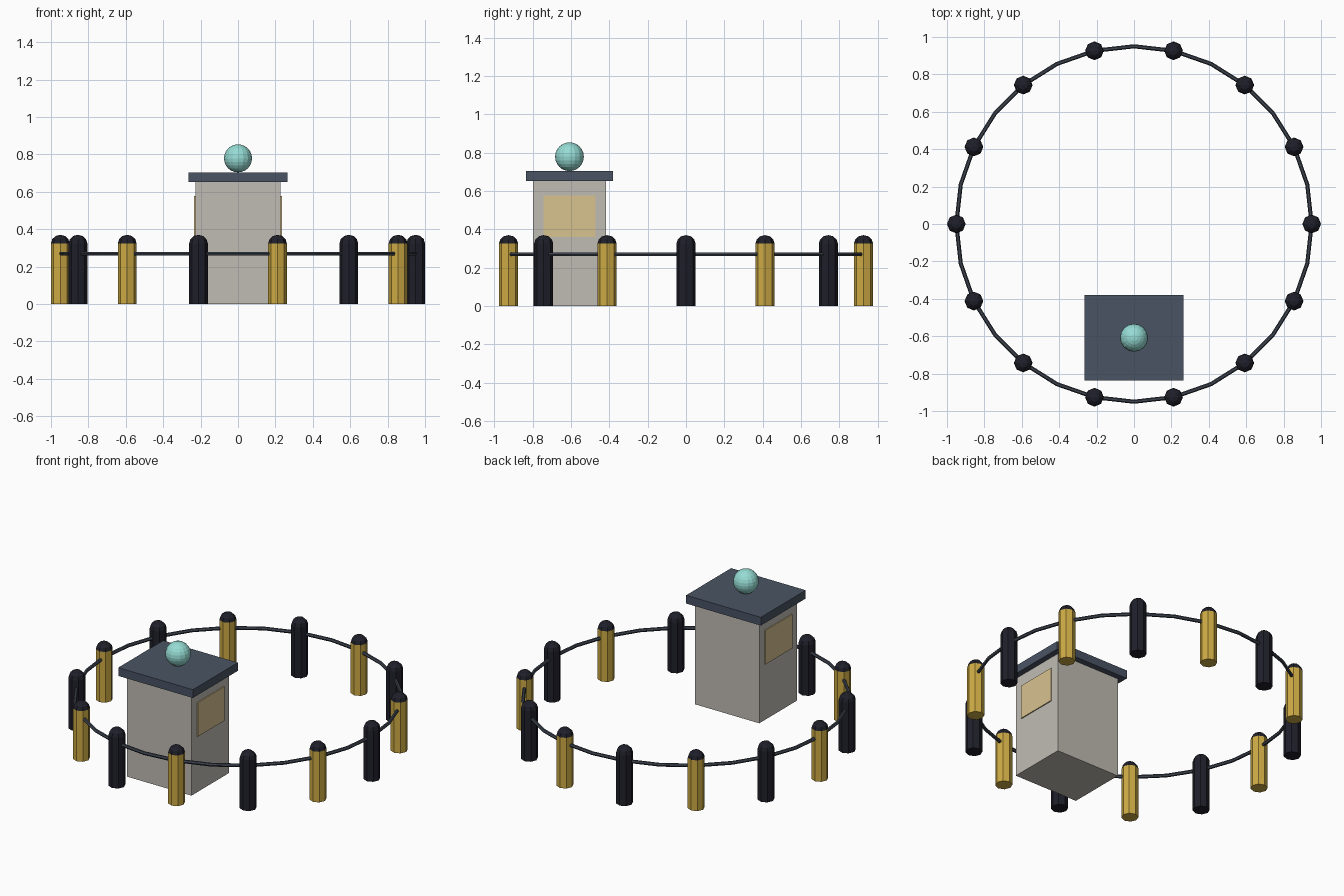
import bpy, bmesh, math
from mathutils import Matrix

cube = bpy.data.objects.get("Cube")
if cube:
    bpy.data.objects.remove(cube)


def material(name, rgb):
    """Flat material from 0-255 screen values, stored as linear."""
    lin = [((c / 255 + 0.055) / 1.055) ** 2.4 for c in rgb] + [1]
    m = bpy.data.materials.new(name)
    m.use_nodes = True
    m.diffuse_color = lin
    m.node_tree.nodes["Principled BSDF"].inputs["Base Color"].default_value = lin
    return m


STONE = material("warm grey stone", (192, 188, 180))
SLATE = material("slate blue", (74, 84, 100))
GOLD = material("gold", (204, 170, 68))
BLACK = material("blue black", (31, 31, 42))
PANE = material("pale amber", (216, 194, 144))
AQUA = material("aqua glass", (150, 220, 212))
STEEL = material("dark steel", (62, 69, 80))


def finish(name, bm, *mats):
    bmesh.ops.recalc_face_normals(bm, faces=bm.faces)
    mesh = bpy.data.meshes.new(name)
    bm.to_mesh(mesh)
    bm.free()
    for m in mats:
        mesh.materials.append(m)
    ob = bpy.data.objects.new(name, mesh)
    bpy.context.collection.objects.link(ob)
    return ob


def box(name, centre, size, mat):
    bm = bmesh.new()
    bmesh.ops.create_cube(bm, size=1, matrix=Matrix.Translation(centre) @ Matrix.Diagonal((*size, 1)))
    return finish(name, bm, mat)


# Booth: body, roof slab, side windows and the orb on top
BOOTH_Y = -0.608
box("booth_body", (0, BOOTH_Y, 0.326), (0.456, 0.38, 0.652), STONE)
box("booth_roof", (0, BOOTH_Y, 0.678), (0.53, 0.456, 0.053), SLATE)
for side, label in ((1, "left"), (-1, "right")):
    box(label + "_window", (side * 0.23, BOOTH_Y, 0.468), (0.009, 0.27, 0.218), PANE)

bm = bmesh.new()
bmesh.ops.create_uvsphere(bm, u_segments=16, v_segments=12, radius=0.075,
                          matrix=Matrix.Translation((0, BOOTH_Y, 0.779)))
finish("roof_orb", bm, AQUA)

# Ring of posts, alternately black and gold, each with a black domed cap
POSTS, RING, SIDES = 14, 0.95, 8
CAP_Z = 0.325
PROFILE = [(0.05, 0), (0.05, CAP_Z), (0.043, 0.347), (0.025, 0.364)]


def post(name, x, y, body_mat):
    bm = bmesh.new()
    rings = []
    for r, z in PROFILE:
        angles = [math.tau * k / SIDES for k in range(SIDES)]
        rings.append([bm.verts.new((x + r * math.cos(a), y + r * math.sin(a), z)) for a in angles])
    for low, high in zip(rings, rings[1:]):
        for k in range(SIDES):
            n = (k + 1) % SIDES
            bm.faces.new((low[k], low[n], high[n], high[k]))
    bm.faces.new(rings[0])
    tip = bm.verts.new((x, y, 0.37))
    for k in range(SIDES):
        bm.faces.new((rings[-1][k], rings[-1][(k + 1) % SIDES], tip))
    for f in bm.faces:
        f.material_index = int(f.calc_center_median().z > CAP_Z)
    finish(name, bm, body_mat, BLACK)


for i in range(POSTS):
    a = math.tau * i / POSTS
    post(f"post_{i + 1}", RING * math.cos(a), RING * math.sin(a), GOLD if i % 2 else BLACK)

# Rail joining the posts, with one bend between each pair
bpy.ops.mesh.primitive_torus_add(major_segments=POSTS * 2, minor_segments=6,
                                 major_radius=RING, minor_radius=0.011, location=(0, 0, 0.27))
rail = bpy.context.object
rail.name = "ring_rail"
rail.data.materials.append(STEEL)
